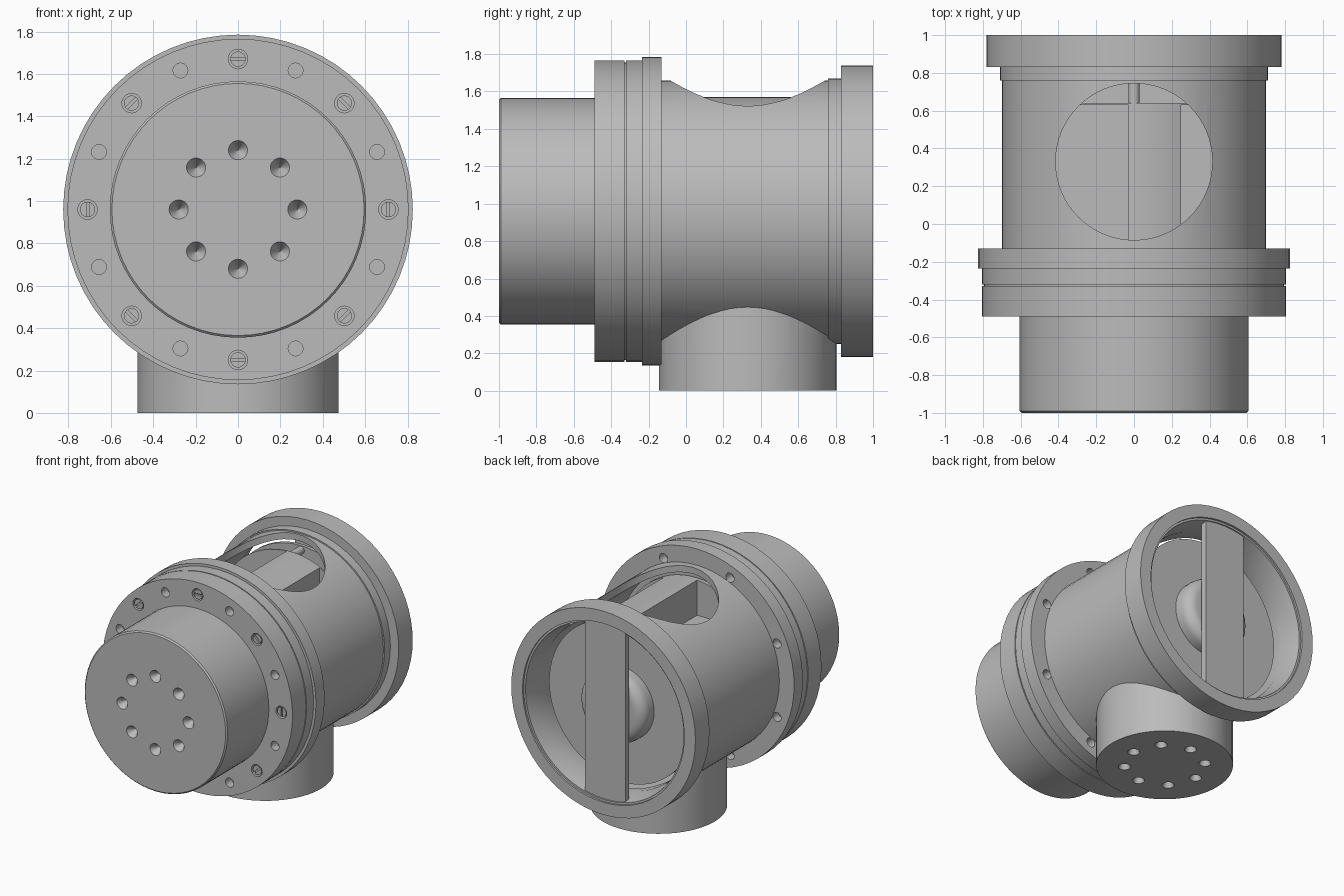
import bpy, bmesh, math
from mathutils import Matrix, Vector

if "Cube" in bpy.data.objects:
    bpy.data.objects.remove(bpy.data.objects["Cube"])

AXIS_Z = 0.96
PORT_Y = 0.33
TO_Y = Matrix.Translation((0, 0, AXIS_Z)) @ Matrix.Rotation(-math.pi / 2, 4, 'X')
TO_PORT = Matrix.Translation((0, PORT_Y, 0))

grey = bpy.data.materials.new("machined grey")
grey.use_nodes = True
colour = (0.5, 0.5, 0.5, 1)
grey.diffuse_color = colour
grey.node_tree.nodes["Principled BSDF"].inputs["Base Color"].default_value = colour


def make(name, bm):
    bmesh.ops.recalc_face_normals(bm, faces=bm.faces)
    mesh = bpy.data.meshes.new(name)
    bm.to_mesh(mesh)
    bm.free()
    mesh.materials.append(grey)
    ob = bpy.data.objects.new(name, mesh)
    bpy.context.collection.objects.link(ob)
    return ob


def lathe(name, profile, matrix=TO_Y, closed=False, steps=64):
    """Spin (radius, height) points about the local z axis."""
    bm = bmesh.new()
    verts = [bm.verts.new((r, 0, h)) for r, h in profile]
    pairs = list(zip(verts, verts[1:]))
    if closed:
        pairs.append((verts[-1], verts[0]))
    edges = [bm.edges.new(p) for p in pairs]
    bmesh.ops.spin(bm, geom=verts + edges, cent=(0, 0, 0), axis=(0, 0, 1),
                   angle=2 * math.pi, steps=steps, use_duplicate=False)
    bmesh.ops.remove_doubles(bm, verts=bm.verts, dist=0.0001)
    bm.transform(matrix)
    return make(name, bm)


def ring(count, radius, offset=0):
    for i in range(count):
        a = offset + 2 * math.pi * i / count
        yield a, radius * math.cos(a), radius * math.sin(a)


def rods(name, spots, r1, r2, low, high, matrix=TO_Y):
    """Several cylinders or cones in one object."""
    bm = bmesh.new()
    for a, x, y in spots:
        bmesh.ops.create_cone(bm, cap_ends=True, segments=20, radius1=r1, radius2=r2,
                              depth=high - low,
                              matrix=matrix @ Matrix.Translation((x, y, (low + high) / 2)))
    return make(name, bm)


def boxes(name, items):
    """Boxes from (size, placement matrix)."""
    bm = bmesh.new()
    for size, matrix in items:
        bmesh.ops.create_cube(bm, size=1, matrix=matrix @ Matrix.Diagonal((*size, 1)))
    return make(name, bm)


def cut(ob, *cutters, operation='DIFFERENCE'):
    """Carve the cutters out of an object and discard them."""
    for c in cutters:
        c.hide_render = True
        mod = ob.modifiers.new("cut", 'BOOLEAN')
        mod.operation, mod.solver, mod.object = operation, 'EXACT', c
        bpy.context.view_layer.update()
        deps = bpy.context.evaluated_depsgraph_get()
        mesh = bpy.data.meshes.new_from_object(ob.evaluated_get(deps))
        ob.modifiers.clear()
        ob.data = mesh
        bpy.data.objects.remove(c)


# Motor housing with its stacked flanges
motor = lathe("motor_and_flanges", [
    (0, -1), (0.595, -1), (0.605, -0.99), (0.605, -0.49), (0.805, -0.49),
    (0.805, -0.328), (0.795, -0.328), (0.795, -0.32), (0.805, -0.32),
    (0.805, -0.235), (0.825, -0.235), (0.825, -0.13), (0, -0.13)])
eighth = math.pi / 8
cut(motor,
    rods("cone_cutter", ring(8, 0.28), 0.046, 0.002, -1.001, -0.93),
    rods("recess_cutter", ring(8, 0.71), 0.046, 0.046, -0.52, -0.45),
    rods("bolt_cutter", ring(8, 0.71, eighth), 0.035, 0.035, -0.52, -0.42),
    rods("rear_bolt_cutter", ring(8, 0.735, eighth), 0.035, 0.035, -0.2, -0.1))

# Slotted screws, slots running around the flange
screws = rods("flange_screws", ring(8, 0.71), 0.036, 0.036, -0.485, -0.44)
slots = [((0.012, 0.1, 0.03), TO_Y @ Matrix.Translation((x, y, -0.485)) @ Matrix.Rotation(a, 4, 'Z'))
         for a, x, y in ring(8, 0.71)]
cut(screws, boxes("slot_cutter", slots))

# Hollow valve casing with rear rim, inlet opening above and outlet below
casing = lathe("valve_casing", [
    (0.65, -0.13), (0.70, -0.13), (0.70, 0.76), (0.71, 0.76), (0.71, 0.83),
    (0.78, 0.83), (0.78, 1), (0.685, 1), (0.685, 0.985), (0.67, 0.985),
    (0.64, 0.83), (0.65, 0.76)], closed=True)
cut(casing,
    lathe("inlet_cutter", [(0, 1), (0.415, 1), (0.415, 2), (0, 2)], TO_PORT),
    lathe("outlet_cutter", [(0, -0.1), (0.45, -0.1), (0.45, 0.9), (0, 0.9)], TO_PORT))

# Outlet pipe, closed below by a drilled cap
pipe = lathe("outlet_pipe", [
    (0, 0), (0.475, 0), (0.475, 0.55), (0.44, 0.55), (0.44, 0.1), (0, 0.1)], TO_PORT)
cut(pipe,
    lathe("bore_cutter", [(0, -0.6), (0.66, -0.6), (0.66, 1.2), (0, 1.2)]),
    rods("cap_hole_cutter", ring(8, 0.28), 0.046, 0.015, -0.01, 0.07, TO_PORT))

# Rotor with a raised blade beneath the inlet
rotor = lathe("rotor", [(0, -0.12), (0.61, -0.12), (0.61, 0.64), (0, 0.64)])
cut(rotor, boxes("blade_cutter", [
    ((0.7, 0.72, 0.6), Matrix.Translation((-0.38, 0.27, 1.6))),
    ((0.7, 0.72, 0.6), Matrix.Translation((0.6, 0.27, 1.5)))]))
rods("rotor_pins", ring(2, 0.575, math.pi / 2), 0.03, 0.03, 0.62, 0.77)

# Rear disc with its rounded hub
dome = [(0.20 + 0.08 * math.cos(t), 0.84 + 0.08 * math.sin(t))
        for t in [i * math.pi / 12 for i in range(7)]]
lathe("rear_disc", [(0, 0.76), (0.61, 0.76), (0.61, 0.785), (0.28, 0.785)] + dome + [(0, 0.92)])

# Flat bar across the rear opening, trimmed to the round bore
bar = boxes("rear_bar", [((0.34, 0.045, 1.5), Matrix.Translation((0, 0.955, AXIS_Z)))])
cut(bar, lathe("bar_trim", [(0, 0.8), (0.675, 0.8), (0.675, 1.1), (0, 1.1)]),
    operation='INTERSECT')

# Smooth round surfaces, keep machined edges crisp
bpy.ops.object.select_all(action='DESELECT')
for ob in bpy.context.collection.objects:
    if ob.type == 'MESH' and grey.name in ob.data.materials:
        ob.select_set(True)
        bpy.context.view_layer.objects.active = ob
bpy.ops.object.shade_smooth_by_angle(angle=math.radians(30))
